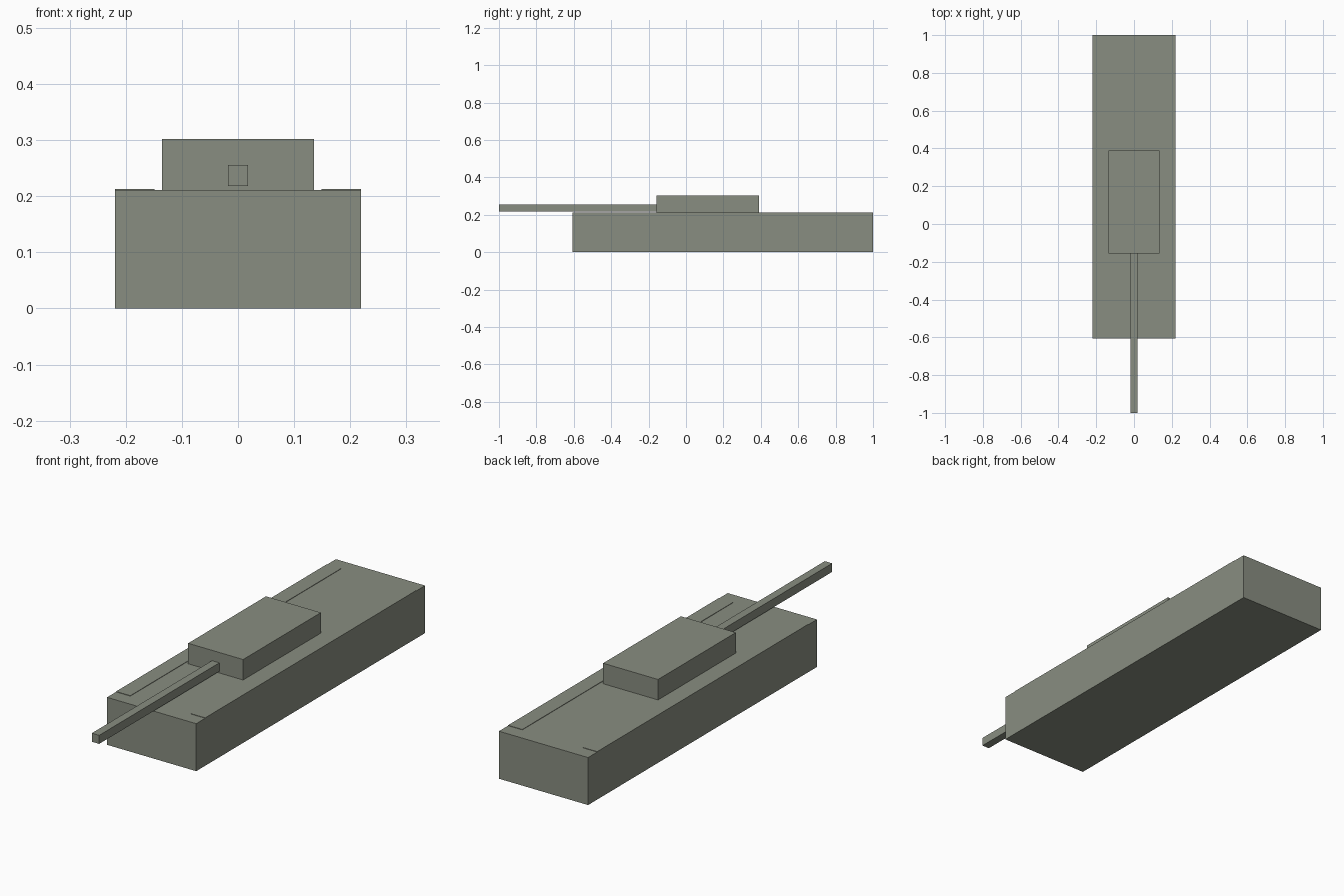
import bpy

if "Cube" in bpy.data.objects:
    bpy.data.objects.remove(bpy.data.objects["Cube"])

# Olive grey paint shared by all parts
paint = bpy.data.materials.new("olive_paint")
paint.diffuse_color = (0.25, 0.27, 0.22, 1)
paint.use_nodes = True
paint.node_tree.nodes["Principled BSDF"].inputs["Base Color"].default_value = paint.diffuse_color


def box(name, x, y, z):
    """Painted box from (min, max) ranges on each axis."""
    bpy.ops.mesh.primitive_cube_add(
        size=1, location=[(a + b) / 2 for a, b in (x, y, z)])
    ob = bpy.context.object
    ob.name = name
    ob.scale = [b - a for a, b in (x, y, z)]
    bpy.ops.object.transform_apply(location=False, rotation=False, scale=True)
    ob.data.materials.append(paint)
    return ob


# Main body
box("hull", (-0.219, 0.219), (-0.606, 1.0), (0, 0.211))

# Track covers, barely proud of the deck on each side
for side, x in (("left", (-0.219, -0.149)), ("right", (0.149, 0.219))):
    box("track_cover_" + side, x, (-0.543, 0.936), (0.2, 0.213))

# Turret and gun barrel
box("turret", (-0.135, 0.135), (-0.157, 0.389), (0.211, 0.302))
box("gun_barrel", (-0.018, 0.018), (-1.0, -0.157), (0.218, 0.256))
